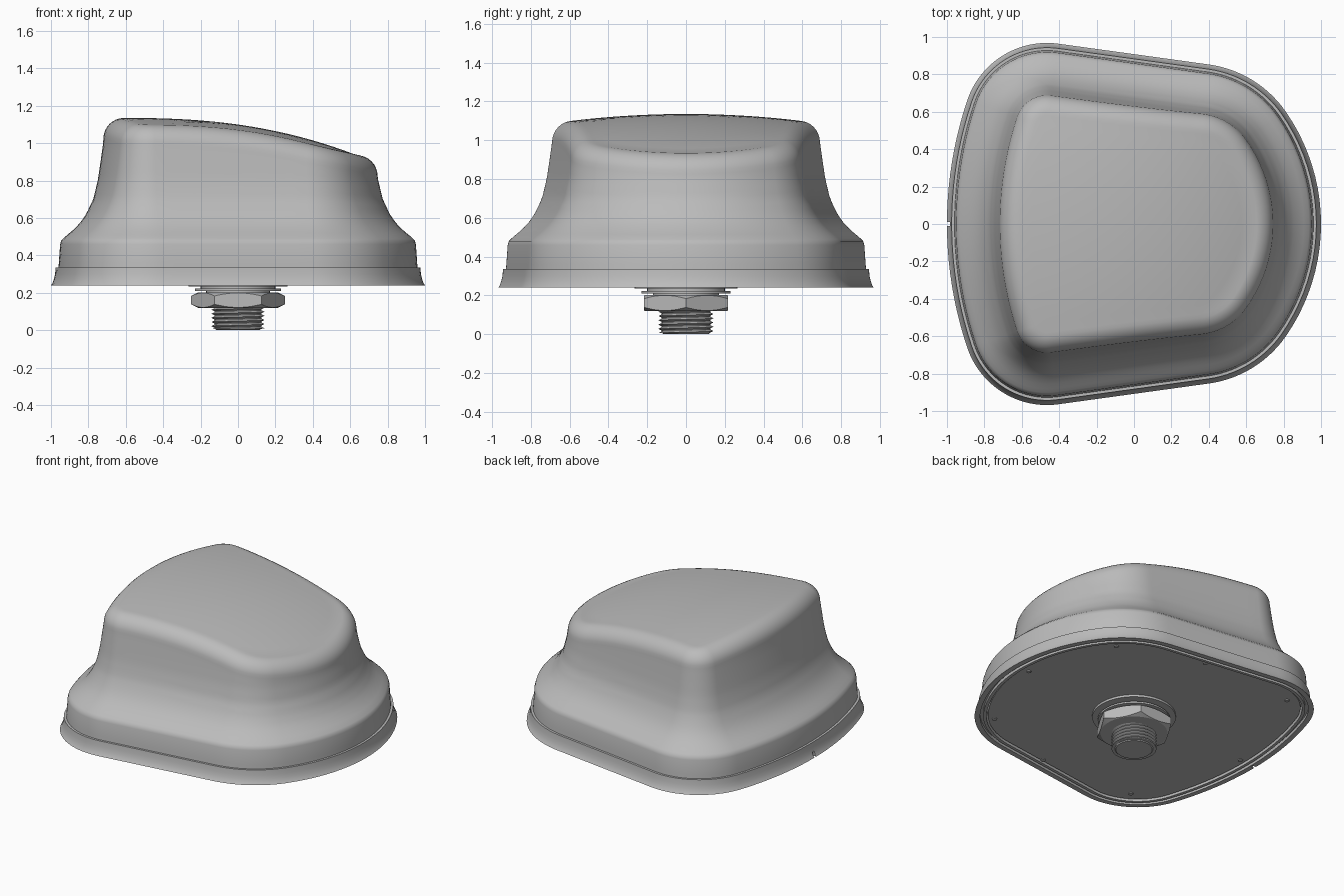
import bpy, bmesh
from math import sin, cos, pi, radians, atan2, degrees
from mathutils import Vector

if "Cube" in bpy.data.objects:
    bpy.data.objects.remove(bpy.data.objects["Cube"])

grey = bpy.data.materials.new("grey_plastic")
grey.use_nodes = True
GREY = (0.5, 0.5, 0.5, 1)
grey.diffuse_color = GREY
grey.node_tree.nodes["Principled BSDF"].inputs["Base Color"].default_value = GREY


def finish(name, bm, angle=30):
    """Turn a bmesh into a shaded, coloured object."""
    bmesh.ops.remove_doubles(bm, verts=bm.verts, dist=0.0002)
    bmesh.ops.recalc_face_normals(bm, faces=bm.faces)
    mesh = bpy.data.meshes.new(name)
    bm.to_mesh(mesh)
    bm.free()
    obj = bpy.data.objects.new(name, mesh)
    bpy.context.collection.objects.link(obj)
    mesh.materials.append(grey)
    bpy.ops.object.select_all(action='DESELECT')
    obj.select_set(True)
    bpy.context.view_layer.objects.active = obj
    bpy.ops.object.shade_smooth_by_angle(angle=radians(angle))
    return obj


def loft(name, rings, caps=True, loop=False, angle=30):
    """Skin closed rings of points, with end caps or joined end to end."""
    bm = bmesh.new()
    rows = [[bm.verts.new(p) for p in ring] for ring in rings]
    pairs = list(zip(rows, rows[1:]))
    if loop:
        pairs.append((rows[-1], rows[0]))
    n = len(rows[0])
    for a, b in pairs:
        for i in range(n):
            j = (i + 1) % n
            bm.faces.new((a[i], a[j], b[j], b[i]))
    if caps and not loop:
        bm.faces.new(rows[0])
        bm.faces.new(rows[-1])
    return finish(name, bm, angle)


# Plan outline: tangent arcs (centre, radius, start angle, end angle, steps)
SIDE = 82.2
ARCS = [((-0.051, 0), 1.051, 0, 34.96, 10),
        ((0.3186, 0.2584), 0.6, 34.96, SIDE, 14),
        ((-0.465, 0.518), 0.45, SIDE, 161.35, 20),
        ((1.07, 0), 2.07, 161.35, 180, 10)]
half = []
for (cx, cy), r, a0, a1, steps in ARCS:
    for k in range(steps + 1):
        a = radians(a0 + (a1 - a0) * k / steps)
        n = Vector((cos(a), sin(a)))
        p = Vector((cx, cy)) + n * r
        if half and (half[-1][0] - p).length > 0.3:   # subdivide the straight side
            q = half[-1][0]
            half += [(q.lerp(p, t / 10), n) for t in range(1, 10)]
        if not half or (half[-1][0] - p).length > 0.005:
            half.append((p, n))
flip = Vector((1, -1))
outline = half + [(p * flip, n * flip) for p, n in half[-2:0:-1]]


def inset(d, z):
    return [(p.x - n.x * d, p.y - n.y * d, z) for p, n in outline]


# Dome: flared wall, rounded shoulder and sloping crown
WALL = [(0.48, 0.055), (0.5, 0.075), (0.53, 0.112), (0.57, 0.153), (0.62, 0.188),
        (0.7, 0.226), (0.8, 0.25), (0.9, 0.265), (1.0, 0.279), (1.1, 0.285)]


def wall(z):
    for (z0, d0), (z1, d1) in zip(WALL, WALL[1:]):
        if z <= z1:
            return d0 + (d1 - d0) * (z - z0) / (z1 - z0)
    return WALL[-1][1]


def crown(x, y):
    return 1.135 - 0.12 * max(0, x + 0.6) ** 2.4 - 0.1 * y * y


R, LEVELS, ROUND, TOP = 0.11, 18, 8, 10
columns = []
for p, n in outline:
    end = 0.39
    for _ in range(4):
        zw = crown(*(p - n * end)) - R
        end = wall(zw) + R
    col = [(d, z) for d, z in ((0.04, 0.33), (0.042, 0.36), (0.049, 0.46))]
    for k in range(LEVELS):
        z = 0.48 + (zw - 0.48) * (k / LEVELS) ** 1.3
        col.append((wall(z), z))
    for k in range(ROUND + 1):
        a = pi / 2 * k / ROUND
        col.append((end - R * cos(a), zw + R * sin(a)))
    pts = [(p.x - n.x * d, p.y - n.y * d, z) for d, z in col]
    rim = p - n * end
    for k in range(1, TOP + 1):
        q = rim * (1 - 0.97 * k / TOP)
        pts.append((q.x, q.y, crown(q.x, q.y)))
    columns.append(pts)
loft("dome", list(zip(*columns)))

# Gasket: flared skirt with a grooved underside
SKIRT = [(0.035, 0.24), (0, 0.24), (0.008, 0.252), (0.016, 0.275), (0.022, 0.3),
         (0.025, 0.335), (0.075, 0.335), (0.075, 0.24), (0.055, 0.24),
         (0.055, 0.262), (0.035, 0.262)]
gasket = loft("gasket", [inset(d, z) for d, z in SKIRT], loop=True)

# Drain notch in the gasket
bpy.ops.mesh.primitive_cube_add(size=1, location=(-1, 0, 0.25))
cutter = bpy.context.object
cutter.name = "notch_cutter"
cutter.scale = (0.05, 0.02, 0.05)
cutter.hide_render = True
cutter.hide_viewport = True
cut = gasket.modifiers.new("notch", 'BOOLEAN')
cut.operation = 'DIFFERENCE'
cut.object = cutter

# Base plate
loft("base_plate", [inset(0.074, 0.32), inset(0.085, 0.25)])


def circle(r, z, sides=48, x=0, y=0):
    return [(x + r * cos(2 * pi * k / sides), y + r * sin(2 * pi * k / sides), z)
            for k in range(sides)]


# Base screws
SPOTS = [(0.87, 0), (-0.88, 0)] + [(x, s * y) for s in (1, -1)
                                   for x, y in ((0.65, 0.6), (0.08, 0.8), (-0.62, 0.77))]
for x, y in SPOTS:
    loft("base_screw", [circle(0.016, z, 16, x, y) for z in (0.26, 0.245)])

# Washers and neck
for name, r, low, high in (("seal_washer", 0.265, 0.235, 0.255),
                           ("spacer_washer", 0.2, 0.222, 0.236),
                           ("lock_washer", 0.23, 0.21, 0.222),
                           ("neck", 0.17, 0.195, 0.212)):
    loft(name, [circle(r, low), circle(r, high)])

# Hex nut, corners trimmed by a cone at both ends
HEX = 0.25


def nut_ring(z, limit):
    ring = []
    for k in range(72):
        a = 2 * pi * k / 72
        flat = HEX * cos(pi / 6) / cos(a % (pi / 3) - pi / 6)
        r = min(flat, limit)
        ring.append((r * cos(a), r * sin(a), z))
    return ring


def nut_side(low):
    """Side edge that drops away from the ends toward each corner."""
    ring = nut_ring(0, HEX)
    step = [(Vector((x, y)).length - HEX * cos(pi / 6)) * 0.5 for x, y, _ in ring]
    return [(x, y, 0.122 + s if low else 0.2 - s) for (x, y, _), s in zip(ring, step)]


face = HEX * cos(pi / 6)
loft("hex_nut", [nut_ring(0.12, face * 0.98), nut_side(True),
                 nut_side(False), nut_ring(0.202, face * 0.98)], angle=20)

# Threaded stud: core plus helical ridge
loft("stud_core", [circle(0.115, 0), circle(0.125, 0.01), circle(0.125, 0.2)])
PITCH, SEG = 0.022, 48
bm = bmesh.new()
rows = []
for i in range(-2, 14):
    r = 0.142 if i % 2 else 0.12
    rows.append([bm.verts.new((r * cos(a), r * sin(a),
                               max(0.006, 0.5 * PITCH * i + PITCH * a / (2 * pi))))
                 for a in (2 * pi * k / SEG for k in range(SEG + 1))])
for lower, upper in zip(rows, rows[1:]):
    for k in range(SEG):
        bm.faces.new((lower[k], lower[k + 1], upper[k + 1], upper[k]))
finish("stud_thread", bm)
